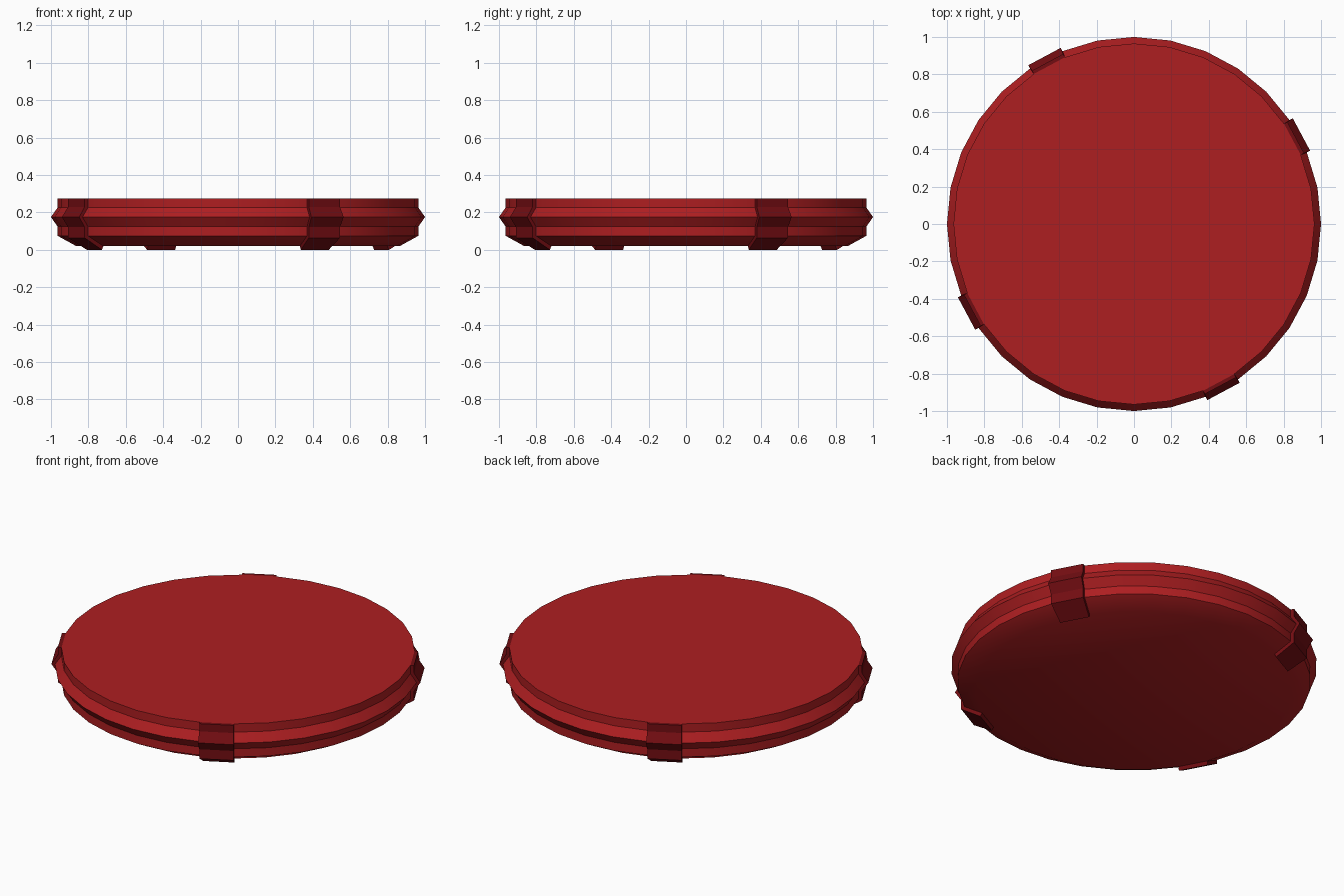
import bpy, bmesh
from math import cos, sin, pi, radians

if "Cube" in bpy.data.objects:
    bpy.data.objects.remove(bpy.data.objects["Cube"])

SIDES = 32
STEP = 2 * pi / SIDES
# (radius, z) of the rim, from top to bottom
RIM = [(0.965, 0.275), (0.965, 0.225), (1.0, 0.175),
       (0.965, 0.125), (0.965, 0.075), (0.865, 0.02)]
# Outer skin of a clip hugging the rim
SKIN = [(0.985, 0.275), (0.985, 0.229), (1.02, 0.175),
        (0.985, 0.121), (0.985, 0.064), (0.875, 0.0)]


def material(name, colour):
    mat = bpy.data.materials.new(name)
    mat.diffuse_color = (*colour, 1)
    mat.use_nodes = True
    mat.node_tree.nodes["Principled BSDF"].inputs["Base Color"].default_value = mat.diffuse_color
    return mat


def finish(bm, name, mat):
    bmesh.ops.recalc_face_normals(bm, faces=bm.faces[:])
    mesh = bpy.data.meshes.new(name)
    bm.to_mesh(mesh)
    bm.free()
    mesh.materials.append(mat)
    obj = bpy.data.objects.new(name, mesh)
    bpy.context.collection.objects.link(obj)
    bpy.ops.object.select_all(action='DESELECT')
    obj.select_set(True)
    bpy.context.view_layer.objects.active = obj
    bpy.ops.object.shade_smooth_by_angle(angle=radians(30))
    return obj


def ring(bm, r, z):
    return [bm.verts.new((r * cos(i * STEP), r * sin(i * STEP), z))
            for i in range(SIDES)]


red = material("red", (0.42, 0.013, 0.015))
dark_red = material("dark_red", (0.17, 0.004, 0.006))

# Disc body with a ridged rim and chamfered underside
bm = bmesh.new()
rings = [ring(bm, r, z) for r, z in RIM]
for a, b in zip(rings, rings[1:]):
    for i in range(SIDES):
        j = (i + 1) % SIDES
        bm.faces.new((a[i], a[j], b[j], b[i]))
bm.faces.new(rings[0])
bm.faces.new(rings[-1])
finish(bm, "disc_body", red)


# Four clips, each wrapped over one rim facet
def clip(name, facet):
    mid = (facet + 0.5) * STEP
    bm = bmesh.new()
    loops = []
    for (ri, zi), (ro, zo) in zip(RIM, SKIN):
        half = ri * sin(STEP / 2)
        loop = []
        for r, z, side in ((ri, zi, -1), (ri, zi, 1), (ro, zo, 1), (ro, zo, -1)):
            d = r * cos(STEP / 2)
            t = side * half
            loop.append(bm.verts.new((d * cos(mid) - t * sin(mid),
                                      d * sin(mid) + t * cos(mid), z)))
        loops.append(loop)
    for a, b in zip(loops, loops[1:]):
        for i in (1, 2, 3):
            j = (i + 1) % 4
            bm.faces.new((a[i], a[j], b[j], b[i]))
    bm.faces.new(loops[0])
    bm.faces.new(loops[-1])
    finish(bm, name, dark_red)


for k in range(4):
    clip(f"rim_clip_{k + 1}", 2 + 8 * k)
